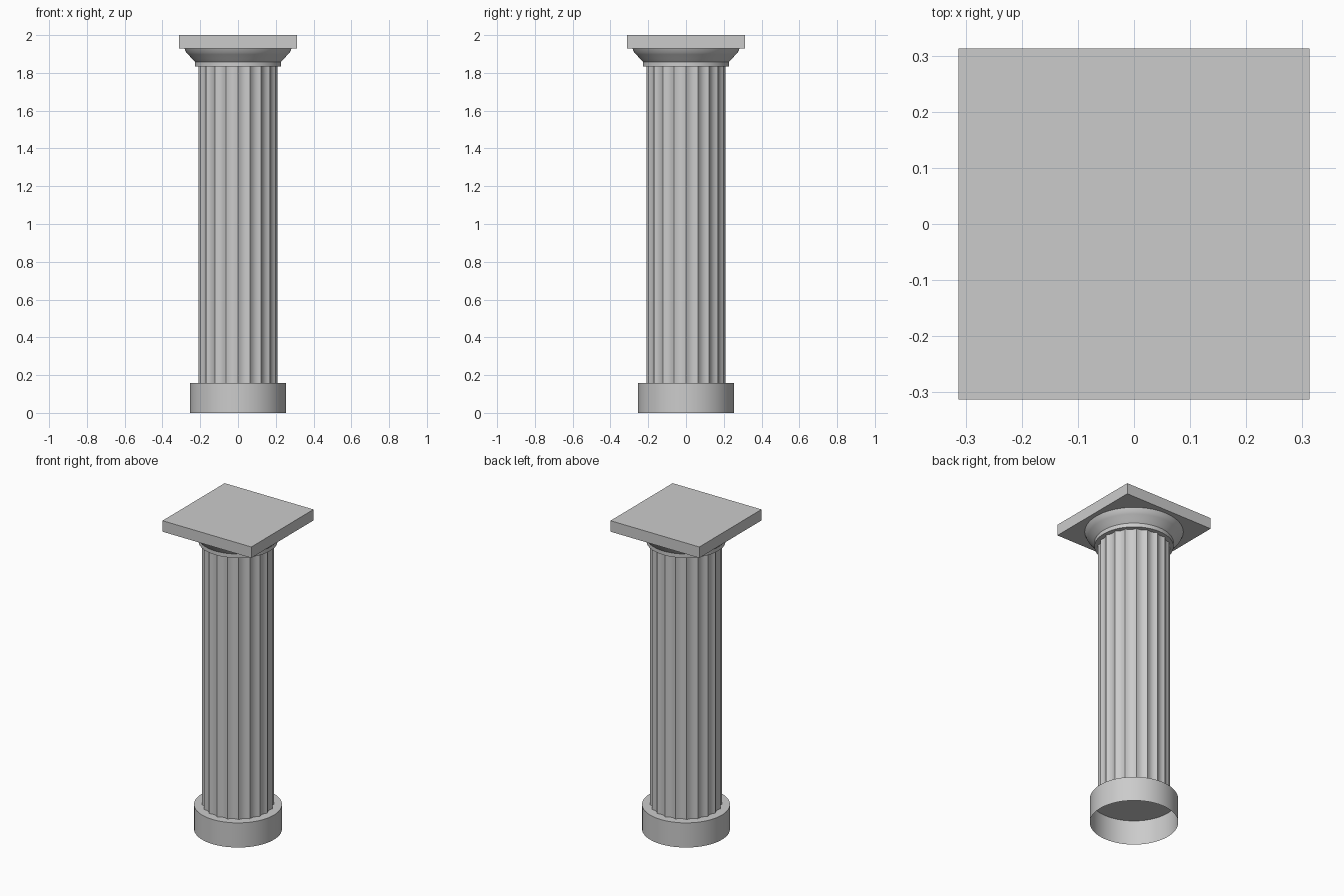
import bpy, bmesh
from math import sin, cos, pi, radians

if "Cube" in bpy.data.objects:
    bpy.data.objects.remove(bpy.data.objects["Cube"])

FLUTES, STEPS = 20, 6


def loft(name, rings, cap_last=False, angle=30):
    """Bridge closed rings of points into one object."""
    bm = bmesh.new()
    loops = [[bm.verts.new(p) for p in ring] for ring in rings]
    n = len(loops[0])
    for a, b in zip(loops, loops[1:]):
        for i in range(n):
            j = (i + 1) % n
            bm.faces.new((a[i], a[j], b[j], b[i]))
    if cap_last:
        bm.faces.new(loops[-1])
    mesh = bpy.data.meshes.new(name)
    bm.to_mesh(mesh)
    bm.free()
    ob = bpy.data.objects.new(name, mesh)
    bpy.context.collection.objects.link(ob)
    bpy.ops.object.select_all(action='DESELECT')
    ob.select_set(True)
    bpy.context.view_layer.objects.active = ob
    bpy.ops.object.shade_smooth_by_angle(angle=radians(angle))
    return ob


def circle(r, z, n=64):
    return [(r * cos(2 * pi * i / n), r * sin(2 * pi * i / n), z) for i in range(n)]


def fluted(r, z, depth=0.012):
    # sharp ridges with a shallow concave scoop between them
    pts = []
    n = FLUTES * STEPS
    for i in range(n):
        t = (i % STEPS) / STEPS
        rad = r - depth * 4 * t * (1 - t)
        a = 2 * pi * i / n
        pts.append((rad * cos(a), rad * sin(a), z))
    return pts


# round base drum, open underneath
loft("base_drum", [circle(0.254, 0), circle(0.254, 0.157)], cap_last=True)

# fluted shaft
loft("fluted_shaft", [fluted(0.209, 0.157), fluted(0.209, 1.835)])

# neck ring and flared cushion of the capital
profile = [(0.19, 1.833), (0.228, 1.833), (0.228, 1.858), (0.245, 1.876),
           (0.264, 1.898), (0.274, 1.908), (0.284, 1.93)]
loft("capital", [circle(r, z) for r, z in profile])

# square top slab
bpy.ops.mesh.primitive_cube_add(size=1, location=(0, 0, 1.965))
slab = bpy.context.object
slab.name = "top_slab"
slab.scale = (0.626, 0.626, 0.07)
